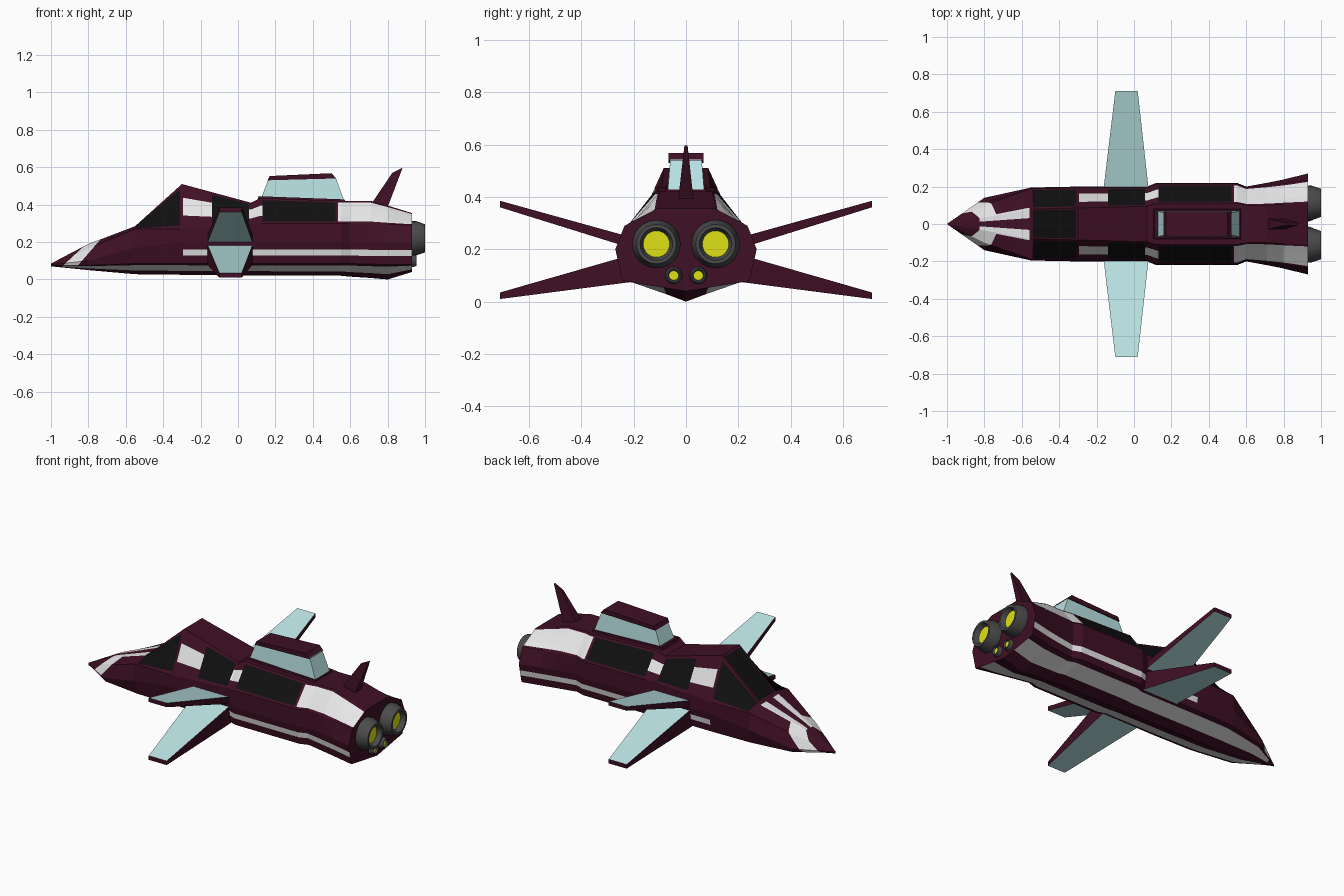
import bpy, bmesh, math
from mathutils import Vector

cube = bpy.data.objects.get("Cube")
if cube:
    bpy.data.objects.remove(cube)


def material(name, r, g, b):
    m = bpy.data.materials.new(name)
    m.use_nodes = True
    m.diffuse_color = (r, g, b, 1)
    m.node_tree.nodes["Principled BSDF"].inputs["Base Color"].default_value = (r, g, b, 1)
    return m


MATS = [material("burgundy", .05, .005, .018), material("white", .8, .8, .8),
        material("window_black", .005, .005, .005), material("pale_glass", .49, .76, .77),
        material("engine_grey", .07, .07, .07), material("glow_yellow", .75, .75, .008)]
BURGUNDY, WHITE, BLACK, GLASS, GREY, YELLOW = range(6)


def finish(bm, name):
    bmesh.ops.recalc_face_normals(bm, faces=bm.faces)
    mesh = bpy.data.meshes.new(name)
    bm.to_mesh(mesh)
    bm.free()
    for m in MATS:
        mesh.materials.append(m)
    ob = bpy.data.objects.new(name, mesh)
    bpy.context.collection.objects.link(ob)
    return ob


def loft(bm, rings, mat, cap_start=True, cap_end=True):
    """Bridge closed rings of points, with optional end caps."""
    vs = [[bm.verts.new(p) for p in ring] for ring in rings]
    n = len(vs[0])
    faces = []
    for a, b in zip(vs, vs[1:]):
        faces += [bm.faces.new((a[i], a[(i + 1) % n], b[(i + 1) % n], b[i])) for i in range(n)]
    if cap_start:
        faces.append(bm.faces.new(vs[0]))
    if cap_end:
        faces.append(bm.faces.new(vs[-1]))
    for f in faces:
        f.material_index = mat
    return faces


def mirror(ob):
    mod = ob.modifiers.new("mirror", "MIRROR")
    mod.use_axis = (False, True, False)
    mod.use_clip = True


# Fuselage stations: x, keel z, chine z, side y, side z, shoulder y, z, crown y, z
STATIONS = [
    (-1, .07, .075, 0, .08, 0, .082, 0, .085),
    (-.8, .05, .075, .14, .1, .1, .165, .035, .19),
    (-.55, .028, .085, .195, .17, .19, .27, .08, .285),
    (-.3, .025, .085, .2, .2, .195, .27, .085, .51),
    (.07, .022, .085, .2, .2, .195, .29, .095, .41),
    (.12, .022, .085, .22, .2, .215, .3, .11, .435),
    (.55, .02, .085, .22, .2, .215, .3, .11, .42),
    (.6, .015, .085, .2, .2, .195, .3, .1, .42),
    (.71, .008, .082, .22, .2, .205, .3, .1, .42),
    (.8, 0, .08, .238, .2, .215, .295, .105, .395),
    (.93, .04, .08, .27, .2, .235, .29, .11, .355)]
BREAKS = [-.56, -.54, -.31, -.295, -.14, .06, .13, .52, .535]


def station(x):
    for a, b in zip(STATIONS, STATIONS[1:]):
        if a[0] <= x <= b[0]:
            t = (x - a[0]) / (b[0] - a[0])
            return [p + (q - p) * t for p, q in zip(a, b)]


def half_section(x):
    x, zk, zc, ym, zm, ys, zs, yt, zt = station(x)
    keel, chine, side = Vector((x, 0, zk)), Vector((x, ym * .9, zc)), Vector((x, ym, zm))
    shoulder, crown, top = Vector((x, ys, zs)), Vector((x, yt, zt)), Vector((x, 0, zt))
    pts = [keel, keel.lerp(chine, .35), keel.lerp(chine, .85), chine]
    pts += [chine.lerp(side, t) for t in (.37, .65, 1)] + [shoulder]
    pts += [shoulder.lerp(crown, t) for t in (.08, .3, .7, .92, 1)]
    return pts + [crown.lerp(top, t) for t in (.1, .6, 1)]


# Two slanted planes bound the nose band
BAND = [(Vector((-.94, 0, .07)), Vector((.13, 0, -.14))),
        (Vector((-.86, 0, .07)), Vector((.15, 0, -.13)))]


def fuselage_colour(strip, c):
    x = c.x
    after = [(c - p).dot(n) > 0 for p, n in BAND]
    if strip == 1:
        return WHITE if -.96 < x < .93 else BURGUNDY
    if x < -.56:
        if after[0] and not after[1] and 3 <= strip <= 13:
            return WHITE
        return WHITE if after[1] and strip in (11, 12, 13) else BURGUNDY
    if strip == 4 and x > -.295:
        return WHITE
    if -.54 < x < -.31 and strip in (8, 9, 10, 13, 14):
        return BLACK
    if strip in (8, 9, 10):
        if -.14 < x < .06 or .13 < x < .52:
            return BLACK
        if x > .535 or (strip == 9 and x > -.295 and not .52 < x < .535):
            return WHITE
    return BURGUNDY


bm = bmesh.new()
rows = [[bm.verts.new(p) for p in half_section(x)]
        for x in sorted([s[0] for s in STATIONS] + BREAKS)]
for a, b in zip(rows, rows[1:]):
    for j in range(len(a) - 1):
        bm.faces.new((a[j], a[j + 1], b[j + 1], b[j])).material_index = j
bm.faces.new(rows[-1])
bmesh.ops.remove_doubles(bm, verts=bm.verts, dist=.0005)
for p, n in BAND:
    bmesh.ops.bisect_plane(bm, geom=bm.verts[:] + bm.edges[:] + bm.faces[:], plane_co=p, plane_no=n)
for f in bm.faces:
    f.material_index = fuselage_colour(f.material_index, f.calc_center_median())
mirror(finish(bm, "fuselage"))


# Wings: tapered slabs with glass panels inset in both broad faces
def wing(name, root, tip):
    bm = bmesh.new()
    rings = [[(x0, y, lo), (x1, y, lo), (x1, y, hi), (x0, y, hi)]
             for x0, x1, y, (lo, hi) in ((-.165, .08, .17, root), (-.1, .02, .71, tip))]
    faces = loft(bm, rings, BURGUNDY)
    panels = [faces[0], faces[2]]
    bmesh.ops.inset_individual(bm, faces=panels, thickness=.025)
    for f in panels:
        f.material_index = GLASS
    mirror(finish(bm, name))


wing("upper_wings", (.192, .235), (.36, .385))
wing("lower_wings", (.08, .19), (.01, .035))


# Blocks: sloping rectangles given as rear x, front x, their heights, and half width
def block(name, mat, *levels):
    bm = bmesh.new()
    loft(bm, [[(x0, -w, z0), (x1, -w, z1), (x1, w, z1), (x0, w, z0)]
              for x0, x1, z0, z1, w in levels], mat)
    return finish(bm, name)


block("turret_glass", GLASS, (.12, .57, .425, .415, .07), (.162, .522, .535, .545, .06))
block("turret_roof", BURGUNDY, (.158, .525, .53, .54, .067), (.17, .5, .553, .568, .067))
block("turret_base", BURGUNDY, (.1, .58, .41, .4, .085), (.11, .57, .445, .428, .078))
block("tail_fin", BURGUNDY, (.69, .79, .37, .36, .032), (.825, .88, .57, .597, .006))


# Engines: lathed nozzles with a recessed glowing disc
def engine(name, y, z, r, x_end):
    bm = bmesh.new()
    depth = x_end - .93

    def ring(x, rad):
        return [(x, y + rad * math.cos(a), z + rad * math.sin(a))
                for a in (i * math.tau / 24 for i in range(24))]

    loft(bm, [ring(.91, r), ring(.93 + depth * .3, r), ring(x_end, r * .82), ring(x_end, r * .68),
              ring(.93 + depth * .6, r * .55)], GREY, cap_end=False)
    disc = bm.faces.new([bm.verts.new(p) for p in ring(.93 + depth * .6, r * .55)])
    disc.material_index = YELLOW
    bmesh.ops.remove_doubles(bm, verts=bm.verts, dist=.0001)
    ob = finish(bm, name)
    bpy.ops.object.select_all(action="DESELECT")
    ob.select_set(True)
    bpy.context.view_layer.objects.active = ob
    bpy.ops.object.shade_smooth_by_angle(angle=math.radians(20))


for side, s in (("left", 1), ("right", -1)):
    engine("main_engine_" + side, s * .113, .22, .092, 1)
    engine("small_engine_" + side, s * .047, .1, .033, .955)
